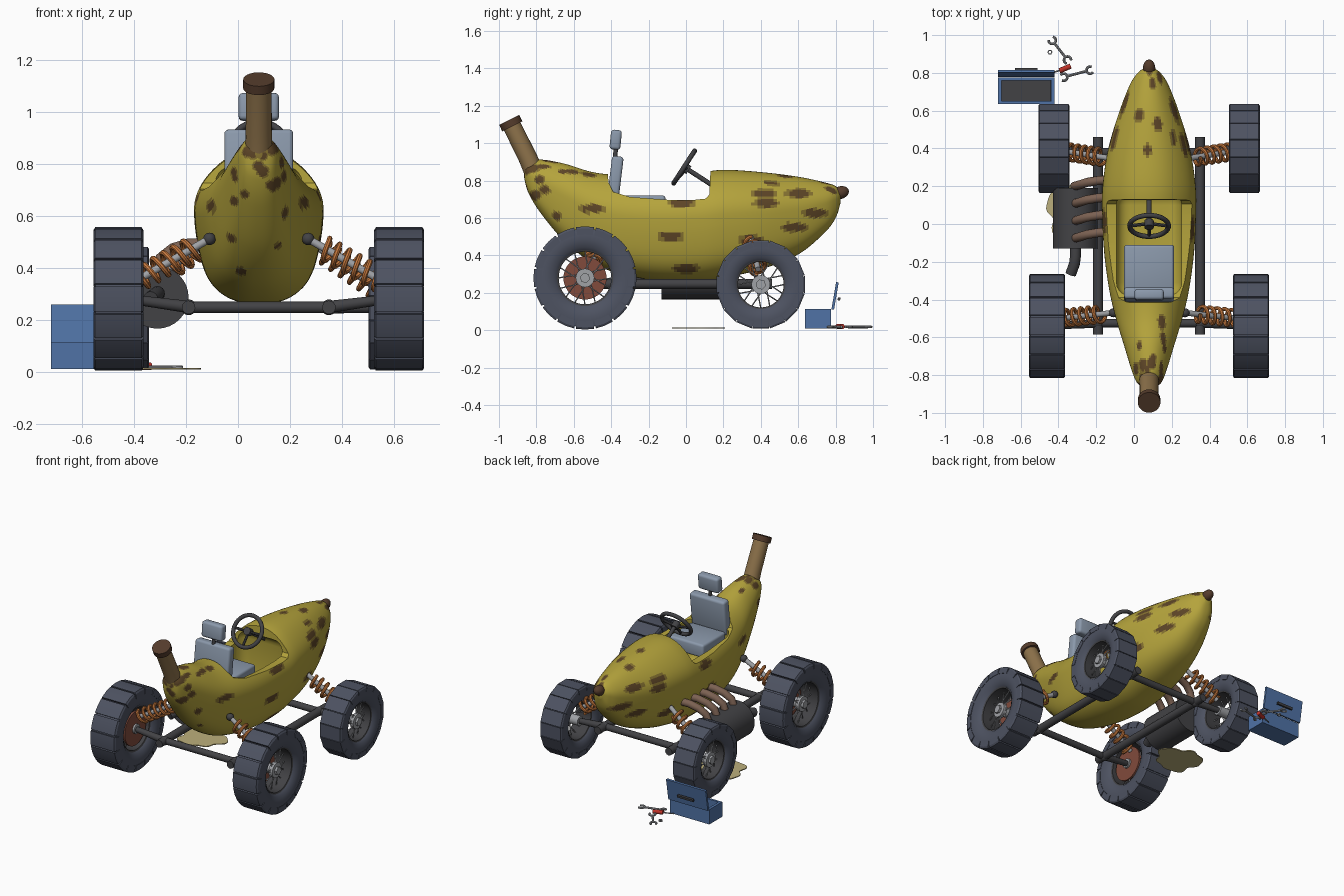
import bpy, bmesh, random
from math import sin, cos, pi, radians
from mathutils import Vector, Matrix

if "Cube" in bpy.data.objects:
    bpy.data.objects.remove(bpy.data.objects["Cube"])

random.seed(4)
CX = 0.08  # car centre line


def mat(name, r, g, b):
    m = bpy.data.materials.new(name)
    m.diffuse_color = (r, g, b, 1)
    m.use_nodes = True
    m.node_tree.nodes["Principled BSDF"].inputs["Base Color"].default_value = m.diffuse_color
    return m


YEL, MID, SPOT = mat("peel", .46, .37, .045), mat("peel_bruise", .24, .17, .03), mat("peel_spot", .11, .06, .02)
STEM, TIP = mat("stem", .27, .17, .07), mat("dark_brown", .09, .045, .025)
TYRE, FRAME = mat("rubber", .075, .085, .12), mat("dark_steel", .055, .055, .06)
SEAT, ORANGE, BLUE = mat("seat", .26, .32, .41), mat("orange", .6, .2, .05), mat("blue", .08, .17, .38)
PIPE, RUST, RED = mat("pipe", .2, .12, .085), mat("rust", .22, .07, .045), mat("red", .5, .03, .02)
STEEL, OIL = mat("steel", .35, .36, .38), mat("oil", .5, .43, .2)


def finish(name, bm, m, angle=35):
    bmesh.ops.recalc_face_normals(bm, faces=bm.faces)
    me = bpy.data.meshes.new(name)
    bm.to_mesh(me)
    bm.free()
    ob = bpy.data.objects.new(name, me)
    bpy.context.collection.objects.link(ob)
    if m:
        me.materials.append(m)
    if angle:
        smooth(ob, angle)
    return ob


def smooth(ob, angle=35):
    bpy.ops.object.select_all(action='DESELECT')
    ob.select_set(True)
    bpy.context.view_layer.objects.active = ob
    bpy.ops.object.shade_smooth_by_angle(angle=radians(angle))


def loft(bm, rings, close=False, caps=True):
    vs = [[bm.verts.new(p) for p in r] for r in rings]
    n = len(vs[0])
    for i in range(len(vs) if close else len(vs) - 1):
        a, b = vs[i], vs[(i + 1) % len(vs)]
        for j in range(n):
            bm.faces.new((a[j], a[(j + 1) % n], b[(j + 1) % n], b[j]))
    if caps and not close:
        bm.faces.new(vs[0])
        bm.faces.new(vs[-1][::-1])


def tube(name, pts, r, m, n=14, r2=None, bm=None):
    """Round tube along a path; appends to bm when one is given."""
    own = bm is None
    bm = bm or bmesh.new()
    P = [Vector(p) for p in pts]
    rings, u = [], None
    for i, p in enumerate(P):
        t = (P[min(i + 1, len(P) - 1)] - P[max(i - 1, 0)]).normalized()
        u = t.orthogonal() if u is None else u - t * u.dot(t)
        u.normalize()
        w, f = t.cross(u), i / (len(P) - 1)
        rr = r + ((r2 if r2 else r) - r) * f
        rings.append([p + rr * (u * cos(2*pi*k/n) + w * sin(2*pi*k/n)) for k in range(n)])
    loft(bm, rings)
    return finish(name, bm, m) if own else None


def box(name, c, s, m, bevel=0, rotx=0, seg=3):
    bm = bmesh.new()
    bmesh.ops.create_cube(bm, size=1, matrix=Matrix.Diagonal((*s, 1)))
    if bevel:
        bmesh.ops.bevel(bm, geom=bm.edges[:], offset=bevel, segments=seg, profile=.5, affect='EDGES')
    bm.transform(Matrix.Translation(c) @ Matrix.Rotation(rotx, 4, 'X'))
    return finish(name, bm, m)


def ball(name, c, s, m, rotx=0):
    bm = bmesh.new()
    bmesh.ops.create_uvsphere(bm, u_segments=20, v_segments=12, radius=1)
    bm.transform(Matrix.Translation(c) @ Matrix.Rotation(rotx, 4, 'X') @ Matrix.Diagonal((*s, 1)))
    return finish(name, bm, m, 60)


# Banana body: rows of y, bottom, top, half width
ROWS = [(-.866, .82, .86, .015), (-.845, .74, .895, .06), (-.78, .63, .912, .09), (-.65, .475, .89, .13),
        (-.5, .36, .845, .175), (-.35, .30, .83, .21), (-.15, .265, .83, .237), (.05, .26, .84, .247),
        (.2, .28, .857, .245), (.4, .325, .845, .215), (.6, .405, .82, .155), (.74, .52, .79, .10),
        (.8, .6, .77, .06), (.826, .68, .74, .025)]


def row(u):
    i = min(int(u), len(ROWS) - 2)
    t = u - i
    a, b, c, d = (ROWS[max(0, min(len(ROWS) - 1, i + k))] for k in (-1, 0, 1, 2))
    return [.5*(2*q + (r-p)*t + (2*p-5*q+4*r-s)*t*t + (3*q-p-3*r+s)*t**3) for p, q, r, s in zip(a, b, c, d)]


bm, rings, N = bmesh.new(), [], 84
for k in range(157):
    y, bot, top, hw = row(k / 12)
    zw, ring = bot + .56 * (top - bot), []
    for j in range(N):
        a = 2 * pi * j / N
        c, s = cos(a), sin(a)
        e = 1.0 if s > 0 else .82
        f = 1 + .02 * cos(5 * (a + pi / 2) + pi)
        px = hw * f * (abs(c) ** e) * (1 if c > 0 else -1)
        pz = (top - zw) * s if s > 0 else -(zw - bot) * abs(s) ** .9
        ring.append((CX + px, y, zw + pz))
    rings.append(ring)
loft(bm, rings)
body = finish("banana_body", bm, YEL, 0)
body.data.materials.append(MID)
body.data.materials.append(SPOT)
# Ripe spots: side ones (y, z), plus scattered ones near both ends
sides = [(-.5, .65), (-.08, .5), (-.0, .33), (-.02, .68), (.42, .73), (.43, .68), (.58, .55), (.69, .625), (.6, .73), (.35, .48)]
ends = [p for p in body.data.polygons if abs(p.center.y + .08) > .42 and (p.center.z > .7 or p.center.y < -.5)]
spots = [(p.center.copy(), random.uniform(.03, .06), random.uniform(.016, .028)) for p in random.sample(ends, 44)]
for p in body.data.polygons:
    c, d = p.center, 9
    for y, z in sides:
        sh = 0 if c.x > CX else .035
        if abs(c.x - CX) > .03:
            d = min(d, ((c.y - y - sh) / .075) ** 2 + ((c.z - z + sh * .4) / .028) ** 2)
    for q, ry, r in spots:
        d = min(d, ((c.y - q.y) / ry) ** 2 + ((c.x - q.x) ** 2 + (c.z - q.z) ** 2) / r ** 2)
    p.material_index = 2 if d < .55 else 1 if d < 1 else 0
# Cockpit cut: open top, then the hollow
cut = [(-.425, 1.05), (-.415, .79), (-.39, .74), (-.3, .712), (-.1, .697), (.05, .697), (.105, .703), (.125, .725), (.14, 1.05)]
bm = bmesh.new()
loft(bm, [[(x, y, z) for y, z in cut] for x in (-.4, .6)])
cutters = [finish("opening_cutter", bm, YEL),
           box("hollow_cutter", (CX, -.105, .615), (.345, .55, .36), YEL, .07, 0, 5)]
for c in cutters:
    md = body.modifiers.new("cut", 'BOOLEAN')
    md.object, md.operation, md.solver = c, 'DIFFERENCE', 'EXACT'
    c.hide_render = True
dg = bpy.context.evaluated_depsgraph_get()
body.data = bpy.data.meshes.new_from_object(body.evaluated_get(dg))
body.modifiers.clear()
for c in cutters:
    bpy.data.objects.remove(c)
smooth(body, 40)

# Stem and tip
tube("stem", [(CX, -.815, .85), (CX, -.845, .92), (CX, -.932, 1.095)], .052, STEM, 24, .049)
tube("stem_cap", [(CX, -.929, 1.09), (CX, -.933, 1.098), (CX, -.942, 1.118), (CX, -.945, 1.124)], .06, TIP, 24)
ball("banana_tip", (CX, .825, .735), (.033, .047, .034), TIP, .3)

# Seat
box("seat_cushion", (CX, -.235, .675), (.265, .25, .09), SEAT, .015)
box("seat_back", (CX, -.378, .81), (.265, .062, .24), SEAT, .016, -.12)
box("headrest", (CX, -.376, 1.018), (.155, .058, .105), SEAT, .016, -.1)
tube("headrest_post", [(CX, -.38, .91), (CX, -.374, .99)], .012, FRAME)

# Steering wheel and column
hub, nrm, up = Vector((CX, -.01, .872)), Vector((0, .84, -.543)), Vector((0, .543, .84))
X = Vector((1, 0, 0))
bm = bmesh.new()
rim = [[hub + (.103 + .013 * cos(b)) * (X * cos(a) + up * sin(a)) + nrm * .013 * sin(b)
        for b in [2*pi*j/12 for j in range(12)]] for a in [2*pi*i/40 for i in range(40)]]
loft(bm, rim, close=True)
for a in (0, pi, 1.5 * pi):
    tube("", [hub + nrm * .015, hub + (X * cos(a) + up * sin(a)) * .1], .009, None, 8, bm=bm)
tube("", [hub - nrm * .01, hub + nrm * .03], .025, None, 16, bm=bm)
finish("steering_wheel", bm, FRAME)
tube("steering_column", [hub, hub + nrm * .24], .013, FRAME)


def sweep(bm, prof, a0, a1, n, c, s):
    """Turn an (axial, radius) profile about the wheel axis."""
    full = abs(a1 - a0) > 6.28
    rings = [[(c[0] + s * x, c[1] + r * cos(a), c[2] + r * sin(a)) for x, r in prof]
             for a in [a0 + (a1 - a0) * i / n for i in range(n if full else n + 1)]]
    loft(bm, rings, close=full)


def wheel(name, s, off, y, z, R, W, gap, sub, brake):
    c = (CX + s * off, y, z)
    bm = bmesh.new()
    half = [(.72, .54), (.88, .6), (.98, .75), (.97, .88), (.92, .955)]
    prof = [(-W * a, R * r) for a, r in half] + [(W * a, R * r) for a, r in half[::-1]]
    sweep(bm, prof, 0, 2 * pi, 48, c, s)
    finish(name + "_tyre", bm, TYRE)
    bm = bmesh.new()
    tp = [(-W, .84*R), (-W, .96*R), (-.93*W, R), (.93*W, R), (W, .96*R), (W, .84*R)]
    for i in range(16):
        a = 2 * pi * (i + .5) / 16
        sweep(bm, tp, a + gap, a + 2 * pi / 16 - gap, sub, c, s)
    finish(name + "_tread_blocks", bm, TYRE, 15)
    bm = bmesh.new()
    sweep(bm, [(-.7*W, .51*R), (.7*W, .51*R), (.74*W, .545*R), (-.74*W, .545*R)], 0, 2*pi, 48, c, s)
    finish(name + "_rim", bm, FRAME)
    bm = bmesh.new()
    for x0, x1, r, n in ((-.75, .5, .032, 20), (.25, .55, .05, 24), (.5, .72, .028, 6)):
        tube("", [(c[0] + s*W*x0, y, z), (c[0] + s*W*x1, y, z)], r, None, n, bm=bm)
    finish(name + "_hub", bm, STEEL)
    bm = bmesh.new()
    for i in range(16):
        a, b = 2*pi*i/16, 2*pi*(i + (1 if i % 2 else -1)) / 16
        tube("", [(c[0] + s*W*.4, y + .045*cos(a), z + .045*sin(a)),
                  (c[0] + s*W*.1, y + .52*R*cos(b), z + .52*R*sin(b))], .0035, None, 6, bm=bm)
    finish(name + "_spokes", bm, STEEL)
    if brake:
        bm = bmesh.new()
        sweep(bm, [(-.62*W, .03), (-.62*W, .115), (-.48*W, .115), (-.48*W, .03)], 0, 2*pi, 40, c, s)
        finish(name + "_brake_disc", bm, RUST)


for s, side in ((-1, "left"), (1, "right")):
    P = lambda o, y, z: Vector((CX + s * o, y, z))
    wheel("front_" + side, s, .54, -.54, .279, .276, .096, .018, 2, True)
    wheel("rear_" + side, s, .504, .4, .244, .24, .082, .008, 1, False)
    # Chassis rail, swing arms and coil shock absorbers
    tube(side + "_rail", [P(.27, -.585, .247), P(.27, .46, .247)], .026, FRAME)
    for end, y, wy, out, wz, top, low in (("front_", -.525, -.54, .5, .279, (.19, -.47, .51), (.47, -.5, .35)),
                                       ("rear_", .38, .4, .46, .244, (.19, .345, .505), (.45, .385, .325))):
        tube(end + side + "_arm", [P(.26, y, .247), P(out, wy, wz)], .024, FRAME, 14, .018)
        ball(end + side + "_joint", P(.27, y, .247), (.03,) * 3, FRAME)
        t, l = P(*top), P(*low)
        tube(end + side + "_shock_rod", [t, l], .015, STEEL)
        ball(end + side + "_shock_mount", t, (.024,) * 3, FRAME)
        d = l - t
        n = d.normalized()
        w = n.cross(Vector((0, 1, 0))).normalized()
        v = n.cross(w)
        coil = [t + d * (.22 + .76*i/100) + .043 * (w * cos(2*pi*5.5*i/100) + v * sin(2*pi*5.5*i/100)) for i in range(101)]
        tube(end + side + "_spring", coil, .0105, ORANGE, 8)
for end, y in (("front", -.525), ("rear", .38)):
    tube(end + "_crossbar", [(CX - .28, y, .247), (CX + .28, y, .247)], .022, FRAME)

# Silencer, exhaust pipes and tailpipe
tube("silencer", [(-.31, -.13, .285), (-.31, -.125, .285), (-.31, .185, .285), (-.31, .19, .285)], .12, FRAME, 32)
for i in range(4):
    y = .215 - i * .092
    tube(f"exhaust_pipe_{i}", [(-.12, y + .02, .49), (-.19, y + .015, .488), (-.25, y + .005, .47),
                               (-.295, y - .01, .435), (-.315, y - .015, .37)], .024, PIPE)
tube("tailpipe", [(-.31, -.11, .3), (-.31, -.17, .3), (-.315, -.21, .295), (-.335, -.265, .28)], .029, FRAME)

# Oil puddle
bm = bmesh.new()
edge = [2*pi*i/48 for i in range(48)]
wob = [1 + .1 * sin(3*a + 1) + .07 * sin(5*a) + .05 * cos(8*a) for a in edge]
loft(bm, [[(-.315 + .15*f*cos(a), .065 + .135*f*sin(a), z) for a, f in zip(edge, wob)] for z in (.008, .014)])
finish("oil_puddle", bm, OIL)

# Toolbox: open tray and raised lid with handle
bm = bmesh.new()
sq = lambda x, y, z: [(-.57 + a*x, .705 + b*y, z) for a, b in ((-1, -1), (1, -1), (1, 1), (-1, 1))]
loft(bm, [sq(.15, .07, .01), sq(.15, .07, .112), sq(.132, .055, .112), sq(.132, .055, .03)])
finish("toolbox", bm, BLUE, 20)
box("toolbox_liner", (-.57, .705, .035), (.262, .108, .012), FRAME)
box("toolbox_lid", (-.57, .797, .183), (.3, .014, .148), BLUE, 0, -.17)
box("lid_handle", (-.57, .818, .167), (.12, .014, .016), FRAME, 0, -.17)


# Loose tools
def wrench(name, a, b):
    a, b = Vector((*a, .017)), Vector((*b, .017))
    d = (b - a).normalized()
    v = Vector((-d.y, d.x, 0))
    bm = bmesh.new()
    tube("", [a, b], .007, None, 8, bm=bm)
    for e, k in ((a, -1), (b, 1)):
        c = e + d * k * .018
        tube("", [c - k * .019 * (d * cos(q) + v * sin(q)) for q in [-2.3 + 4.6*i/16 for i in range(17)]], .007, None, 8, bm=bm)
    finish(name, bm, STEEL)


wrench("wrench_a", (-.422, .958), (-.363, .882))
wrench("wrench_b", (-.355, .782), (-.25, .81))
tube("screwdriver_handle", [(-.395, .812, .02), (-.385, .815, .02), (-.345, .832, .02), (-.335, .836, .02)], .014, RED)
tube("screwdriver_blade", [(-.39, .815, .02), (-.46, .79, .02)], .004, STEEL, 8)
bm = bmesh.new()
loft(bm, [[(-.445 + r*cos(pi*i/3), .91 + r*sin(pi*i/3), z) for i in range(6)]
          for r, z in ((.014, .01), (.014, .02), (.007, .02), (.007, .01))], close=True)
finish("nut", bm, STEEL, 20)
